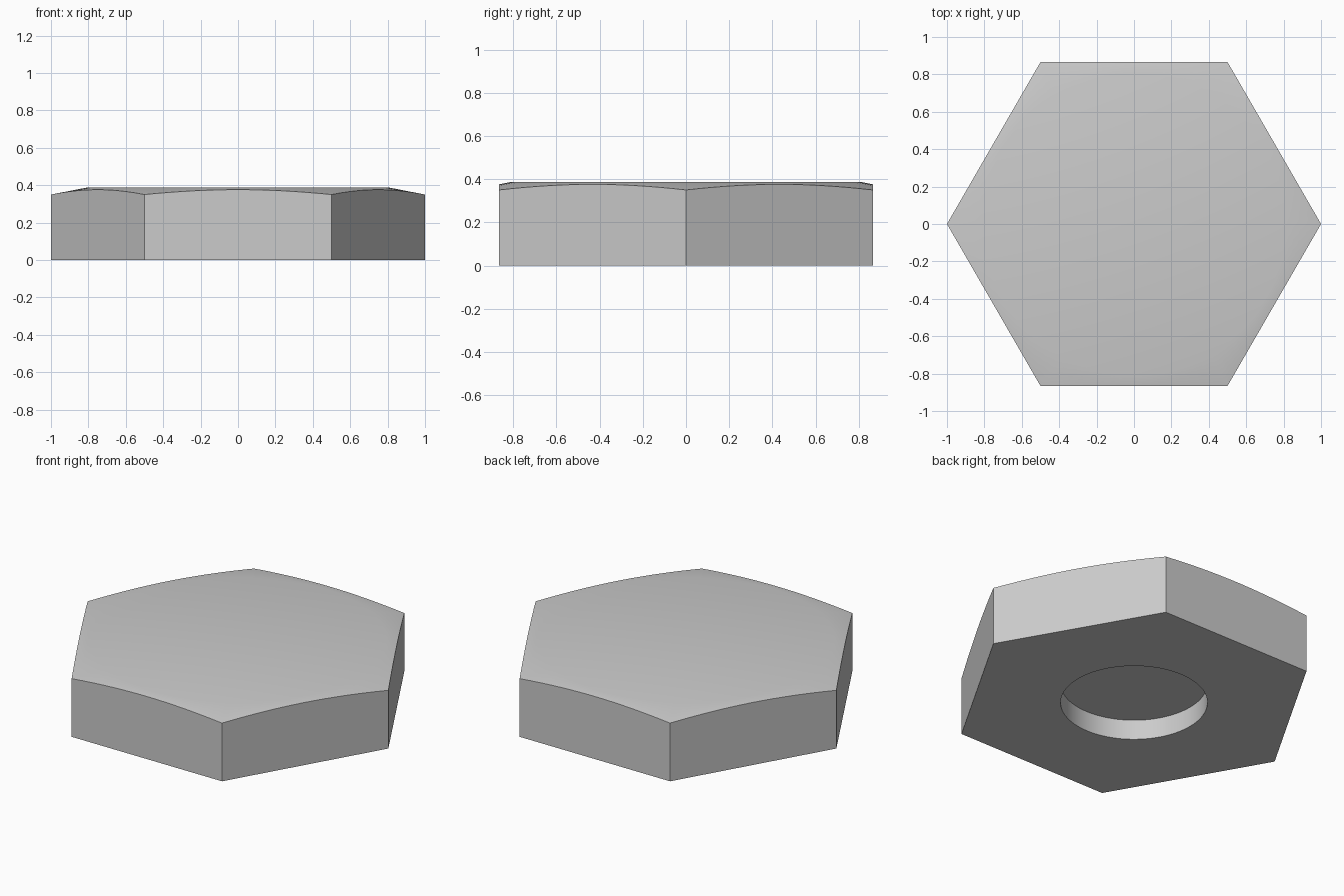
import bpy, bmesh
from math import cos, pi, radians

cube = bpy.data.objects.get("Cube")
if cube:
    bpy.data.objects.remove(cube, do_unlink=True)

SEGMENTS = 96           # multiple of six, so the corners stay sharp
HOLE_RADIUS, HOLE_DEPTH = 0.40, 0.12
CORNER_HEIGHT, TOP_HEIGHT, TOP_RADIUS = 0.35, 0.387, 0.81

steel = bpy.data.materials.new("grey_steel")
steel.use_nodes = True
grey = (0.6, 0.6, 0.6, 1)
steel.diffuse_color = grey
steel.node_tree.nodes["Principled BSDF"].inputs["Base Color"].default_value = grey


def circle(radius):
    return lambda a: radius


def hexagon(a):
    """Distance from the centre to the hexagon's edge, with corners on x."""
    return cos(pi / 6) / cos(a % (pi / 3) - pi / 6)


def chamfer(r):
    """Height of the conical chamfer at a distance from the axis."""
    return CORNER_HEIGHT + (TOP_HEIGHT - CORNER_HEIGHT) * (1 - r) / (1 - TOP_RADIUS)


def ring(bm, radius, height):
    verts = []
    for i in range(SEGMENTS):
        a = 2 * pi * i / SEGMENTS
        r = radius(a)
        verts.append(bm.verts.new((r * cos(a), r * cos(a - pi / 2), height(r))))
    return verts


# Rings from the blind hole's ceiling, around the outside, to the flat top
bm = bmesh.new()
rings = [
    ring(bm, circle(HOLE_RADIUS), lambda r: HOLE_DEPTH),
    ring(bm, circle(HOLE_RADIUS), lambda r: 0),
    ring(bm, hexagon, lambda r: 0),
    ring(bm, hexagon, chamfer),
    ring(bm, circle(TOP_RADIUS), lambda r: TOP_HEIGHT),
]
for low, high in zip(rings, rings[1:]):
    for i in range(SEGMENTS):
        j = (i + 1) % SEGMENTS
        bm.faces.new((low[i], low[j], high[j], high[i]))
bm.faces.new(rings[0][::-1])
bm.faces.new(rings[-1])
bmesh.ops.recalc_face_normals(bm, faces=bm.faces)

mesh = bpy.data.meshes.new("hex_cap")
bm.to_mesh(mesh)
bm.free()
mesh.materials.append(steel)
cap = bpy.data.objects.new("hex_cap", mesh)
bpy.context.collection.objects.link(cap)

# Smooth hole wall and chamfer, sharp hexagon edges
bpy.ops.object.select_all(action="DESELECT")
cap.select_set(True)
bpy.context.view_layer.objects.active = cap
bpy.ops.object.shade_smooth_by_angle(angle=radians(30))
